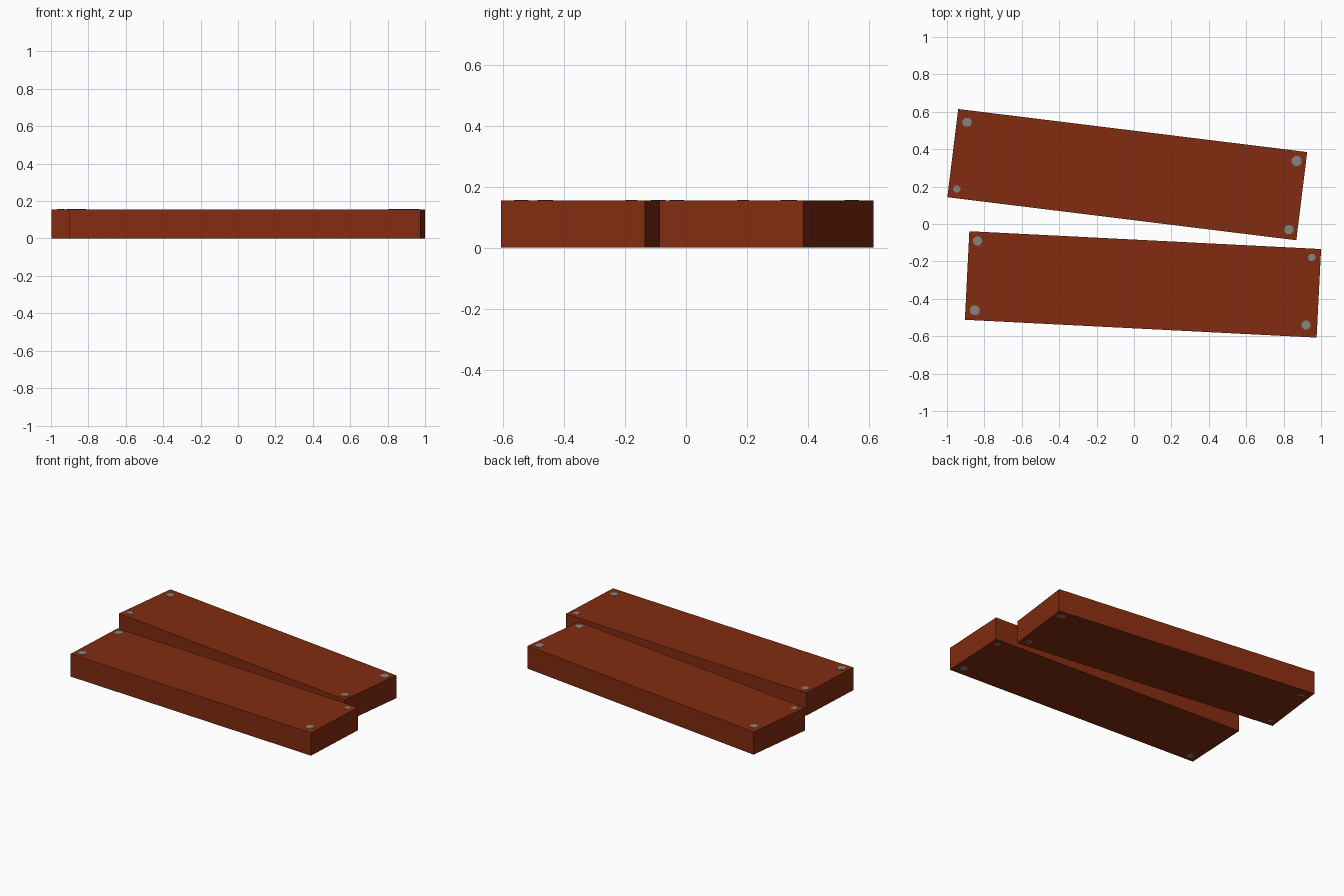
import bpy
import math

if "Cube" in bpy.data.objects:
    bpy.data.objects.remove(bpy.data.objects["Cube"])

THICK = 0.155   # plank thickness
PROUD = 0.001   # how far nail heads stand out of the wood


def material(name, rgb):
    m = bpy.data.materials.new(name)
    m.diffuse_color = (*rgb, 1)
    m.use_nodes = True
    m.node_tree.nodes["Principled BSDF"].inputs["Base Color"].default_value = m.diffuse_color
    return m


wood = material("red_brown_wood", (0.225, 0.025, 0.005))
steel = material("grey_steel", (0.23, 0.23, 0.22))


def plank(name, centre, length, width, angle):
    bpy.ops.mesh.primitive_cube_add(size=1, location=(*centre, THICK / 2),
                                    rotation=(0, 0, math.radians(angle)))
    ob = bpy.context.object
    ob.name = name
    ob.scale = (length, width, THICK)
    ob.data.materials.append(wood)


def nail(name, x, y, radius):
    # runs right through the plank, so it shows above and below
    bpy.ops.mesh.primitive_cylinder_add(vertices=8, radius=radius,
                                        depth=THICK + 2 * PROUD,
                                        location=(x, y, THICK / 2 + PROUD),
                                        rotation=(0, 0, math.radians(22.5)))
    ob = bpy.context.object
    ob.name = name
    ob.data.materials.append(steel)


# Two slightly skewed planks
plank("back_plank", (-0.036, 0.264), 1.88, 0.475, -7.03)
plank("front_plank", (0.048, -0.323), 1.883, 0.474, -2.9)

# Nails near every plank corner
nails = {
    "back_nail": [(-0.893, 0.544, 0.026), (0.870, 0.337, 0.029),
                  (-0.948, 0.187, 0.021), (0.828, -0.030, 0.026)],
    "front_nail": [(-0.837, -0.091, 0.026), (0.951, -0.179, 0.021),
                   (-0.851, -0.462, 0.028), (0.920, -0.540, 0.026)],
}
for name, spots in nails.items():
    for i, (x, y, r) in enumerate(spots, 1):
        nail(f"{name}_{i}", x, y, r)
